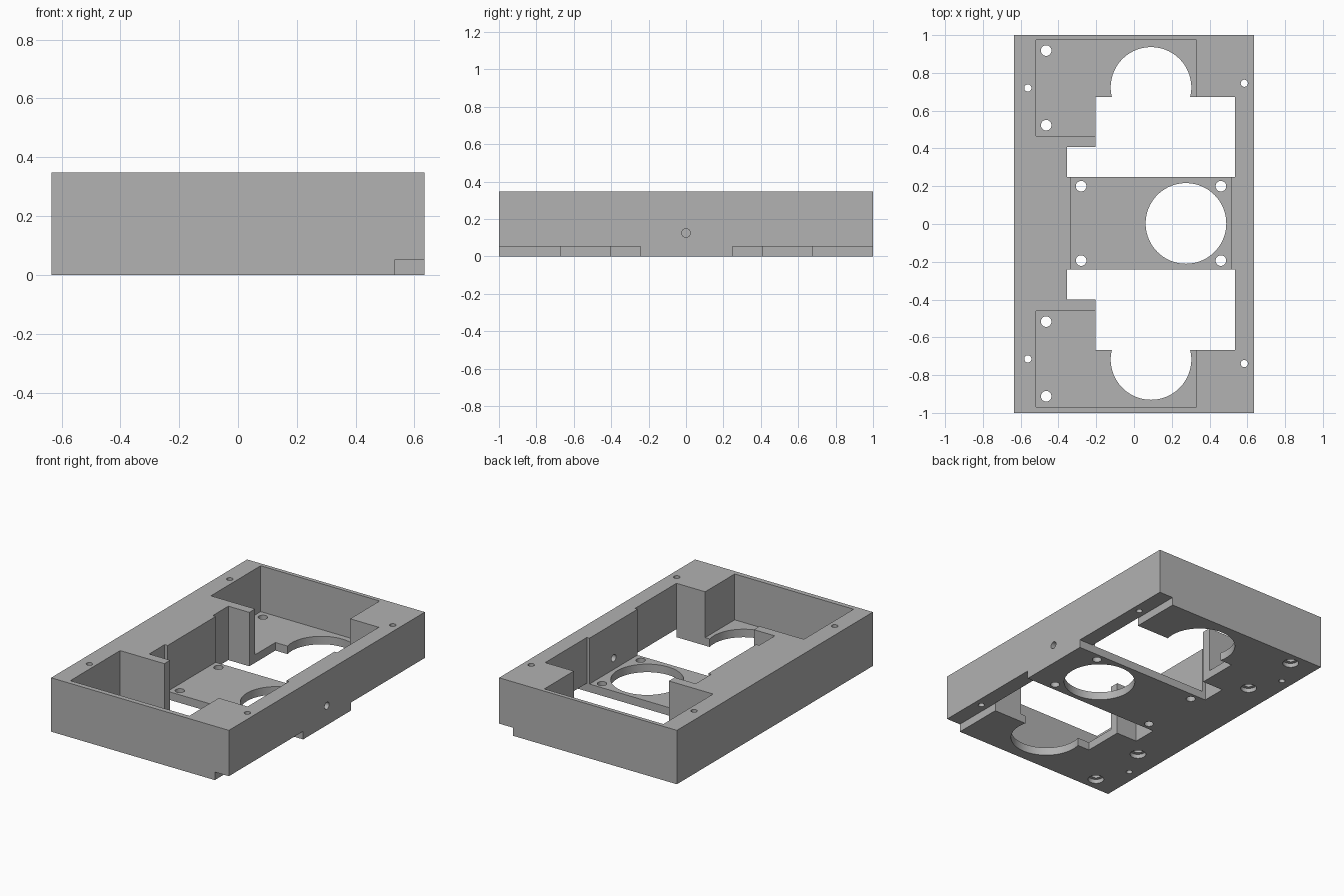
import bpy
import math

old = bpy.data.objects.get("Cube")
if old:
    bpy.data.objects.remove(old, do_unlink=True)

HALF_X, HALF_Y, HEIGHT = 0.635, 1.0, 0.348
FLOOR = 0.052      # floor thickness and side notch height
SHIFT = 0.003      # the cut-outs mirror about this y
RIM = 0.535        # inner face of the long side wall

grey = bpy.data.materials.new("plain grey")
grey.use_nodes = True
colour = (0.445, 0.445, 0.445, 1)
grey.diffuse_color = colour
grey.node_tree.nodes["Principled BSDF"].inputs["Base Color"].default_value = colour


def box(name, x0, x1, y0, y1, z0, z1):
    bpy.ops.mesh.primitive_cube_add(
        size=1, location=((x0 + x1) / 2, (y0 + y1) / 2, (z0 + z1) / 2))
    ob = bpy.context.object
    ob.name = name
    ob.scale = (x1 - x0, y1 - y0, z1 - z0)
    bpy.ops.object.transform_apply(location=True, rotation=True, scale=True)
    return ob


def cut(cutter):
    """Subtract the cutter from the housing and discard it."""
    cutter.hide_render = True
    mod = housing.modifiers.new("cut", 'BOOLEAN')
    mod.operation = 'DIFFERENCE'
    mod.solver = 'EXACT'
    mod.object = cutter
    bpy.context.view_layer.objects.active = housing
    bpy.ops.object.modifier_apply(modifier=mod.name)
    bpy.data.objects.remove(cutter, do_unlink=True)


def cut_box(*bounds):
    cut(box("box_cutter", *bounds))


def cut_hole(x, y, r, z0=-0.1, z1=0.5, sides=32):
    bpy.ops.mesh.primitive_cylinder_add(
        vertices=sides, radius=r, depth=z1 - z0, location=(x, y, (z0 + z1) / 2))
    cut(bpy.context.object)


housing = box("housing", -HALF_X, HALF_X, -HALF_Y, HALF_Y, 0, HEIGHT)
housing.data.materials.clear()
housing.data.materials.append(grey)

# Middle pocket above the floor
cut_box(-0.333, 0.516, SHIFT - 0.3, SHIFT + 0.3, FLOOR, 0.5)

for s in (-1, 1):
    def span(a, b):
        return sorted((SHIFT + s * a, SHIFT + s * b))

    # End pocket and the stepped opening through the floor
    cut_box(-0.52, 0.33, *span(0.463, 0.971), FLOOR, 0.5)
    cut_box(-0.354, RIM, *span(0.245, 0.404), -0.1, 0.5)
    cut_box(-0.204, RIM, *span(0.3, 0.67), -0.1, 0.5)
    # Round bay in the end floor
    cut_hole(0.09, SHIFT + s * 0.72, 0.2135, sides=96)
    # Notch under the long side
    cut_box(RIM - 0.0005, 0.8, *span(0.245, 1.2), -0.1, FLOOR)
    # Counterbored screw holes in the end floor
    for y in (0.52, 0.915):
        cut_hole(-0.465, SHIFT + s * y, 0.028)
        cut_hole(-0.465, SHIFT + s * y, 0.048, z1=0.027)
    # Screw holes in the middle floor
    for x in (-0.28, 0.46):
        cut_hole(x, SHIFT + s * 0.197, 0.028)
    # Bolt holes through the rim
    cut_hole(-0.562, SHIFT + s * 0.717, 0.019)
    cut_hole(0.584, SHIFT + s * 0.742, 0.019)

# Large round hole in the middle floor
cut_hole(0.275, SHIFT, 0.2135, sides=96)

# Cable hole through the side wall
bpy.ops.mesh.primitive_cylinder_add(
    vertices=32, radius=0.023, depth=0.3, location=(0.6, 0, 0.125),
    rotation=(0, math.pi / 2, 0))
cut(bpy.context.object)

# Smooth bores, sharp edges
bpy.ops.object.select_all(action='DESELECT')
housing.select_set(True)
bpy.context.view_layer.objects.active = housing
bpy.ops.object.shade_smooth_by_angle(angle=math.radians(30))
